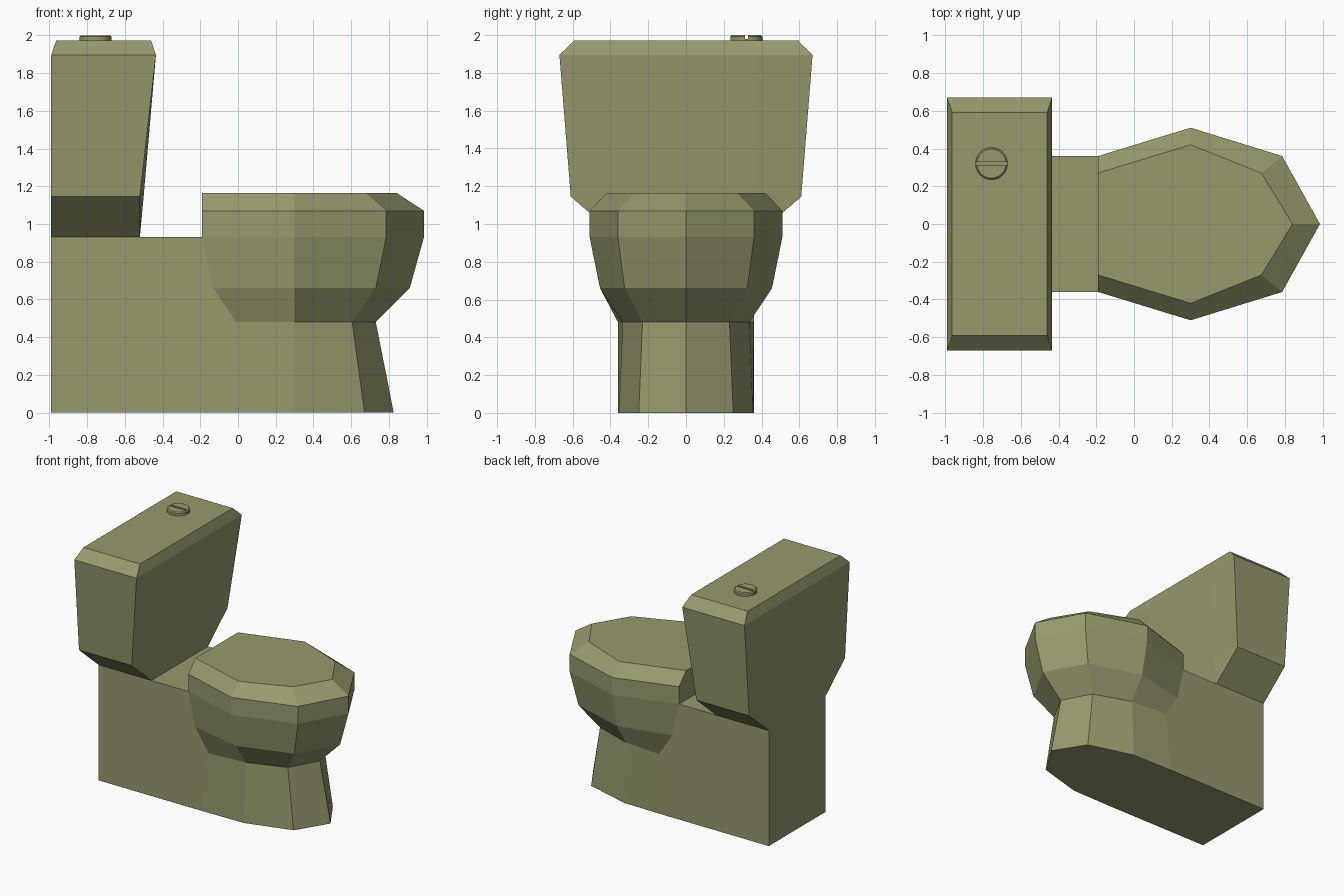
import bpy, bmesh, math

if "Cube" in bpy.data.objects:
    bpy.data.objects.remove(bpy.data.objects["Cube"])

mat = bpy.data.materials.new("olive ceramic")
mat.diffuse_color = (0.31, 0.32, 0.155, 1)
mat.use_nodes = True
mat.node_tree.nodes["Principled BSDF"].inputs["Base Color"].default_value = mat.diffuse_color


def finish(name, bm):
    bmesh.ops.remove_doubles(bm, verts=bm.verts, dist=0.0005)
    me = bpy.data.meshes.new(name)
    bm.to_mesh(me)
    bm.free()
    me.materials.append(mat)
    ob = bpy.data.objects.new(name, me)
    bpy.context.collection.objects.link(ob)
    return ob


def loft(sections, top=False, bottom=False):
    """Skin stacked outlines; each is (z, half outline on +y), mirrored to -y."""
    bm = bmesh.new()
    rings = []
    for z, half in sections:
        pts = half + [(x, -y) for x, y in reversed(half) if y > 0]
        rings.append([bm.verts.new((x, y, z)) for x, y in pts])
    n = len(rings[0])
    for a, b in zip(rings, rings[1:]):
        for i in range(n):
            j = (i + 1) % n
            bm.faces.new((a[j], a[i], b[i], b[j]))
    if top:
        bm.faces.new(rings[-1][::-1])
    if bottom:
        bm.faces.new(rings[0])
    return bm


# Pedestal and bowl: straight back block running into a faceted bowl
B = (-0.99, 0.36)
body = loft([
    (0.00, [B, (-0.07, 0.36), (0.30, 0.355), (0.67, 0.25), (0.825, 0)]),
    (0.48, [B, (-0.01, 0.36), (0.30, 0.335), (0.605, 0.23), (0.73, 0)]),
    (0.66, [B, (-0.13, 0.36), (0.30, 0.455), (0.73, 0.325), (0.91, 0)]),
    (0.93, [B, (-0.19, 0.36), (0.30, 0.51), (0.785, 0.36), (0.985, 0)]),
], bottom=True)
# Deck between tank and seat
body.faces.new([body.verts.new((x, y, 0.93)) for x, y in
                ((-0.52, -0.36), (-0.19, -0.36), (-0.19, 0.36), (-0.52, 0.36))])
finish("pedestal_bowl", body)

# Seat and lid with chamfered rim
rim = [(-0.19, 0.36), (0.30, 0.51), (0.785, 0.36), (0.985, 0)]
finish("seat_lid", loft([
    (0.93, rim),
    (1.07, rim),
    (1.165, [(-0.19, 0.27), (0.30, 0.42), (0.675, 0.27), (0.84, 0)]),
], top=True))

# Tank: flared box with tapered underside and chamfered top
finish("tank", loft([
    (0.93, [(-0.99, 0.36), (-0.52, 0.36), (-0.52, 0.36)]),
    (1.145, [(-0.99, 0.61), (-0.52, 0.61), (-0.50, 0.36)]),
    (1.895, [(-0.99, 0.67), (-0.435, 0.67), (-0.435, 0.36)]),
    (1.972, [(-0.963, 0.59), (-0.46, 0.59), (-0.46, 0.36)]),
], top=True))

# Flush button: low disc carrying two half discs with a slot between
CX, CY, R = -0.755, 0.32, 0.085


def place(bm):
    for v in bm.verts:
        v.co.x += CX
        v.co.y += CY
    return bm


def disc(r):
    return [(-r * math.cos(math.pi * i / 12), r * math.sin(math.pi * i / 12) if 0 < i < 12 else 0)
            for i in range(13)]


def full(r):
    # both end points lie on the axis, so they are kept once
    return disc(r)


finish("button_base", place(loft([(1.97, full(R)), (1.98, full(R))], top=True)))

for name, s in (("button_half_back", 1), ("button_half_front", -1)):
    bm = bmesh.new()
    rings = []
    for z, r in ((1.98, R), (1.993, R), (2.0, R - 0.008)):
        a0 = math.asin(0.008 / r)
        angles = [a0 + (math.pi - 2 * a0) * i / 12 for i in range(13)]
        rings.append([bm.verts.new((CX + r * math.cos(a), CY + s * r * math.sin(a), z))
                      for a in angles])
    for a, b in zip(rings, rings[1:]):
        for i in range(13):
            j = (i + 1) % 13
            bm.faces.new((a[i], a[j], b[j], b[i]))
    bm.faces.new(rings[-1])
    bm.faces.new(rings[0][::-1])
    bmesh.ops.recalc_face_normals(bm, faces=bm.faces)
    finish(name, bm)
